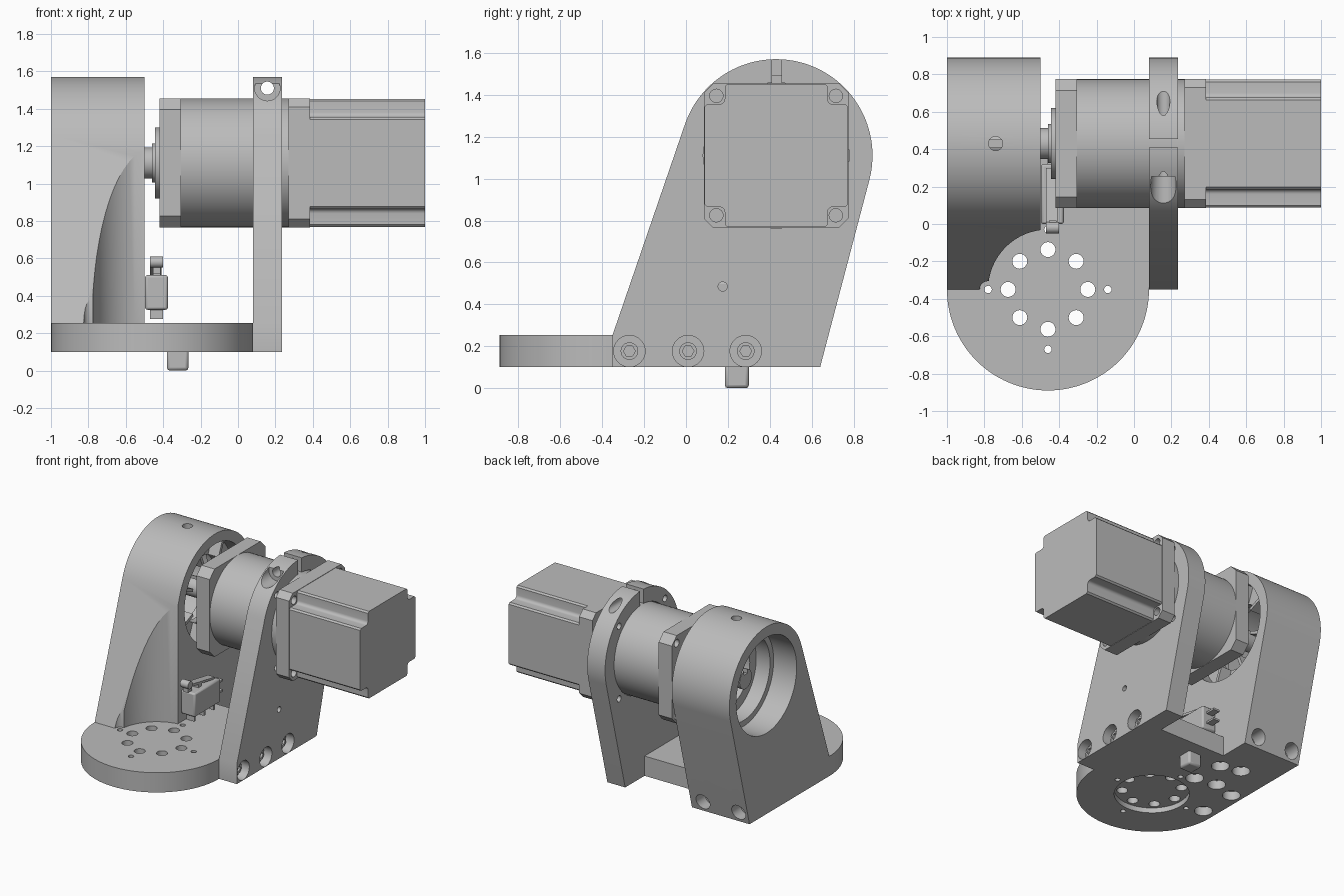
import bpy, bmesh, math
from math import cos, sin, pi, atan2, acos, hypot

if "Cube" in bpy.data.objects:
    bpy.data.objects.remove(bpy.data.objects["Cube"])

grey = bpy.data.materials.new("light_grey_metal")
grey.diffuse_color = (0.50, 0.50, 0.50, 1)
grey.use_nodes = True
grey.node_tree.nodes["Principled BSDF"].inputs["Base Color"].default_value = grey.diffuse_color
CY, CZ = 0.43, 1.11          # motor axis (runs along x)
BX, BY = -0.46, -0.35        # turntable axis (runs along z)


def prism(name, pts, axis, a, b):
    """Extrude a 2D outline along an axis from a to b."""
    place = {'x': lambda u, v, w: (w, u, v),
             'y': lambda u, v, w: (u, w, v),
             'z': lambda u, v, w: (u, v, w)}[axis]
    bm = bmesh.new()
    lo = [bm.verts.new(place(u, v, a)) for u, v in pts]
    hi = [bm.verts.new(place(u, v, b)) for u, v in pts]
    bm.faces.new(lo)
    bm.faces.new(hi)
    n = len(pts)
    for i in range(n):
        j = (i + 1) % n
        bm.faces.new((lo[i], lo[j], hi[j], hi[i]))
    bmesh.ops.recalc_face_normals(bm, faces=bm.faces)
    me = bpy.data.meshes.new(name)
    bm.to_mesh(me)
    bm.free()
    me.materials.append(grey)
    ob = bpy.data.objects.new(name, me)
    bpy.context.collection.objects.link(ob)
    return ob


def arc(u, v, r, a0, a1, n):
    return [(u + r * cos(a0 + (a1 - a0) * i / n), v + r * sin(a0 + (a1 - a0) * i / n))
            for i in range(n + 1)]


def cyl(name, axis, u, v, r, a, b, n=32):
    return prism(name, arc(u, v, r, 0, 2 * pi, n)[:-1], axis, a, b)


def box(name, x0, x1, y0, y1, z0, z1):
    return prism(name, [(x0, y0), (x1, y0), (x1, y1), (x0, y1)], 'z', z0, z1)


def boolean(ob, others, op='DIFFERENCE'):
    """Apply booleans one by one and remove the helpers."""
    for c in others:
        m = ob.modifiers.new("cut", 'BOOLEAN')
        m.operation, m.solver, m.object = op, 'EXACT', c
        dg = bpy.context.evaluated_depsgraph_get()
        me = bpy.data.meshes.new_from_object(ob.evaluated_get(dg))
        ob.modifiers.clear()
        ob.data = me
        bpy.data.objects.remove(c)


def tangent(p, r, side):
    """Angle on the motor circle where the tangent from p touches."""
    dy, dz = p[0] - CY, p[1] - CZ
    return atan2(dz, dy) + side * acos(r / hypot(dy, dz))


def upright_outline(foot):
    """Foot points run from front to back, closed by the round head."""
    a0 = tangent(foot[-1], 0.46, 1)
    a1 = tangent(foot[0], 0.46, -1)
    while a1 < a0:
        a1 += 2 * pi
    return foot + arc(CY, CZ, 0.46, a0, a1, 56)


def square(h, c):
    """Chamfered square around the motor axis."""
    return [(CY + u * h - (u * c if k else 0), CZ + v * h - (0 if k else v * c))
            for u, v, ks in ((1, 1, (0, 1)), (-1, 1, (1, 0)), (-1, -1, (0, 1)), (1, -1, (1, 0)))
            for k in ks]


corners = [(CY + u, CZ + v) for u in (-0.285, 0.285) for v in (-0.285, 0.285)]

# base plate with round front, hole circle and recess below
base = prism("base_plate", [(0.08, 0.40), (-1, 0.40)] + arc(BX, BY, 0.54, pi, 2 * pi, 56), 'z', 0.10, 0.255)
cuts = [cyl("c", 'z', BX, BY, 0.27, 0.05, 0.14, 56)]
for i in range(8):
    a = i * pi / 4
    cuts.append(cyl("c", 'z', BX + 0.213 * cos(a), BY + 0.213 * sin(a), 0.04, 0, 0.4, 24))
for i in range(4):
    a = i * pi / 2
    cuts.append(cyl("c", 'z', BX + 0.32 * cos(a), BY + 0.32 * sin(a), 0.02, 0, 0.4, 16))
for x, y in ((-0.90, -0.30), (-0.91, 0.0), (-0.74, 0.31), (-0.73, 0.05), (-0.55, 0.02), (-0.58, 0.27)):
    cuts.append(cyl("c", 'z', x, y, 0.065, 0.05, 0.17, 24))
boolean(base, cuts)

# left bearing upright, scooped out over the hole circle
left = prism("bearing_upright",
             upright_outline([(-0.35, 0.255), (0.40, 0.255), (0.40, 0.10), (0.64, 0.10)]), 'x', -1, -0.5)
cuts = [cyl("c", 'z', BX, BY, 0.32, 0.2, 2, 64),
        cyl("c", 'z', BX - 0.32, BY, 0.045, 0.2, 2, 20),
        cyl("c", 'x', CY, CZ, 0.375, -1.1, -0.80, 64),
        cyl("c", 'x', CY, CZ, 0.33, -0.9, -0.68, 64),
        cyl("c", 'x', CY, CZ, 0.25, -0.75, -0.55, 64),
        cyl("c", 'x', CY, CZ, 0.38, -0.62, -0.4, 64),
        cyl("c", 'z', -0.74, CY, 0.038, 1.3, 1.7, 20)]
cuts += [cyl("c", 'y', x, 0.18, 0.06, 0.55, 0.9, 24) for x in (-0.61, -0.92)]
boolean(left, cuts)

# radial ribs inside the bearing recess
for i in range(8):
    a = (i + 0.5) * pi / 4
    ca, sa = cos(a), sin(a)
    pts = [(CY + r * ca - t * sa, CZ + r * sa + t * ca)
           for r, t in ((0.25, -0.012), (0.385, -0.012), (0.385, 0.012), (0.25, 0.012))]
    prism("bearing_rib", pts, 'x', -0.625, -0.53)

# right clamp upright with split head
right = prism("clamp_upright", upright_outline([(-0.35, 0.255), (-0.35, 0.10), (0.64, 0.10)]), 'x', 0.08, 0.235)
cuts = [cyl("c", 'x', CY, CZ, 0.348, 0, 0.3, 64),
        box("c", 0, 0.3, 0.41, 0.455, 1.3, 1.7),
        cyl("c", 'y', 0.157, 1.51, 0.035, -0.2, 1, 24),
        cyl("c", 'y', 0.157, 1.51, 0.068, -0.2, 0.255, 32),
        cyl("c", 'x', 0.175, 0.485, 0.022, 0, 0.3, 16)]
cuts += [cyl("c", 'x', y, z, 0.025, 0, 0.3, 16) for y, z in corners]
screw_y = (-0.27, 0.01, 0.285)
cuts += [cyl("c", 'x', y, 0.177, 0.075, 0.165, 0.3, 32) for y in screw_y]
boolean(right, cuts)
for y in screw_y:
    head = cyl("side_screw", 'x', y, 0.177, 0.042, 0.15, 0.19, 24)
    boolean(head, [cyl("c", 'x', y, 0.177, 0.028, 0.175, 0.3, 6)])

# gearbox: face plate, barrel, boss and shaft
face = prism("gearbox_face", square(0.345, 0.06), 'x', -0.42, -0.305)
boolean(face, [cyl("c", 'x', y, z, 0.03, -0.5, -0.36, 16) for y, z in corners])
cyl("gearbox_barrel", 'x', CY, CZ, 0.344, -0.31, 0.275, 72)
cyl("gearbox_boss", 'x', CY, CZ, 0.19, -0.445, -0.415, 48)
cyl("shaft_collar", 'x', CY, CZ, 0.105, -0.46, -0.44, 40)
cyl("shaft_shoulder", 'x', CY, CZ, 0.083, -0.50, -0.455, 40)
shaft = cyl("output_shaft", 'x', CY, CZ, 0.075, -0.82, -0.49, 40)
boolean(shaft, [box("c", -0.9, -0.55, CY - 0.02, CY + 0.02, CZ + 0.04, CZ + 0.2)])

# motor flange with corner screw holes
flange = prism("motor_flange", square(0.345, 0.045), 'x', 0.27, 0.385)
boolean(flange, [cyl("c", 'x', y, z, 0.032, 0.33, 0.5, 16) for y, z in corners])

# motor body: square with stepped, rounded corner grooves
h, g, r = 0.342, 0.245, 0.025
quarter = [(h, g + 0.012), (h - 0.012, g)] + \
          [(g + r - r * sin(t), g + r - r * cos(t)) for t in [i * pi / 8 for i in range(5)]] + \
          [(g, h - 0.012), (g + -0.012, h)]
quarter[0] = (h, g - 0.012)
outline = []
for k in range(4):
    c, s = round(cos(k * pi / 2)), round(sin(k * pi / 2))
    outline += [(CY + c * u - s * v, CZ + s * u + c * v) for u, v in quarter]
prism("motor_body", outline, 'x', 0.38, 1.0)

# limit switch: case, terminals, lever and roller
case = box("switch_case", -0.497, -0.375, 0.0, 0.32, 0.325, 0.51)
bev = case.modifiers.new("round", 'BEVEL')
bev.width, bev.segments = 0.012, 2
for y in (0.03, 0.15, 0.27):
    box("switch_terminal", -0.47, -0.40, y, y + 0.015, 0.275, 0.33)
for y0, z0 in ((0.31, 0.37), (0.31, 0.45)):
    box("switch_prong", -0.465, -0.41, y0, y0 + 0.09, z0, z0 + 0.015)
box("switch_button", -0.455, -0.415, 0.10, 0.14, 0.50, 0.54)
prism("switch_lever", [(0.30, 0.505), (0.30, 0.52), (0.0, 0.575), (0.0, 0.555)], 'x', -0.47, -0.41)
box("roller_fork", -0.455, -0.415, -0.03, 0.02, 0.52, 0.59)
cyl("switch_roller", 'x', -0.02, 0.58, 0.03, -0.47, -0.40, 24)

# stop peg under the base
peg = box("stop_peg", -0.38, -0.265, 0.185, 0.30, 0.0, 0.12)
bev = peg.modifiers.new("round", 'BEVEL')
bev.width, bev.segments = 0.015, 2

# smooth shading with sharp edges kept
for ob in list(bpy.context.scene.objects):
    bpy.ops.object.select_all(action='DESELECT')
    ob.select_set(True)
    bpy.context.view_layer.objects.active = ob
    bpy.ops.object.shade_smooth_by_angle(angle=math.radians(25))
